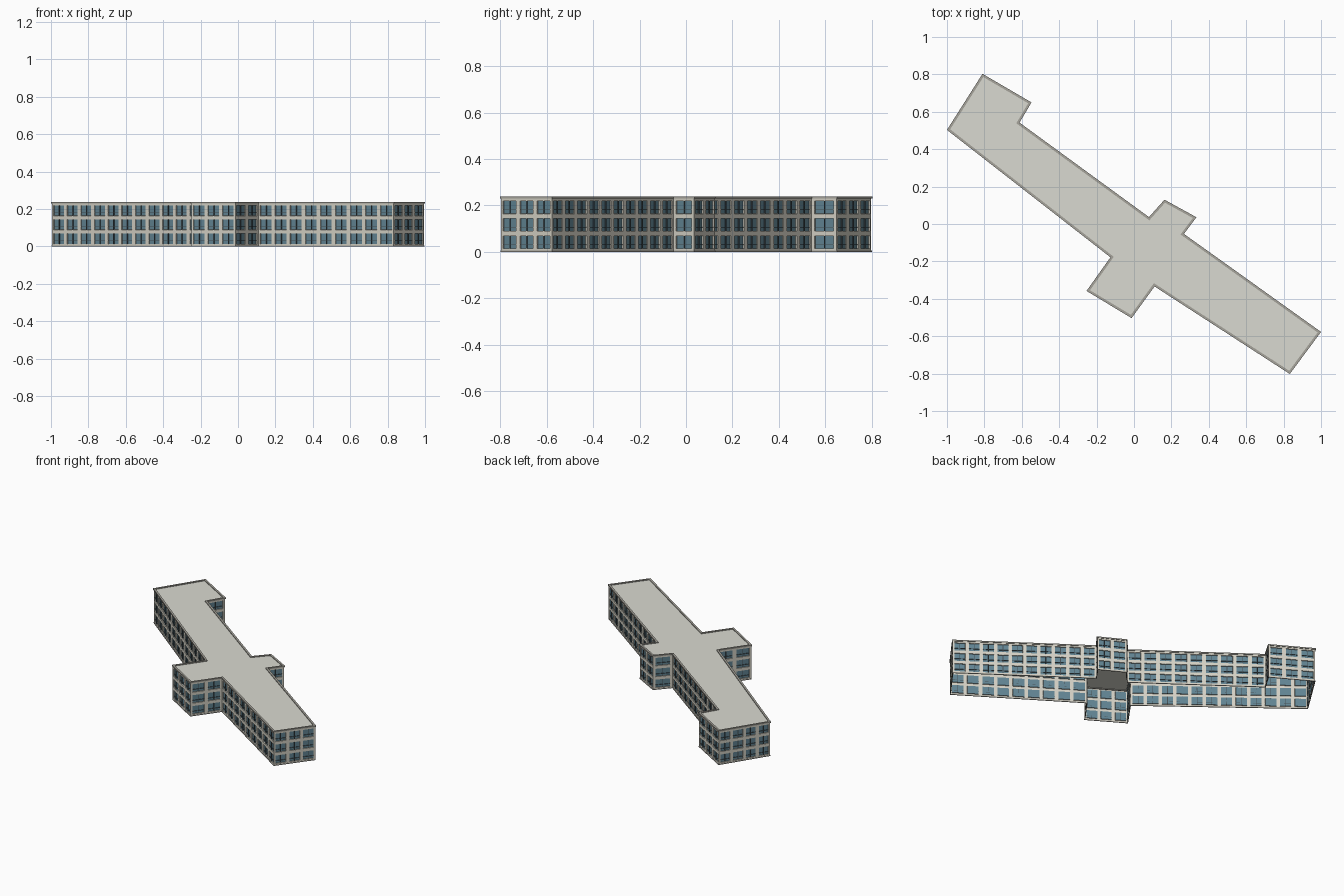
import bpy, bmesh
from mathutils import Vector

if "Cube" in bpy.data.objects:
    bpy.data.objects.remove(bpy.data.objects["Cube"], do_unlink=True)


def material(name, rgb):
    m = bpy.data.materials.new(name)
    m.use_nodes = True
    m.diffuse_color = (*rgb, 1)
    m.node_tree.nodes["Principled BSDF"].inputs["Base Color"].default_value = (*rgb, 1)
    return m


WALL = material("pale plaster", (0.66, 0.64, 0.56))
GLASS = material("blue grey glass", (0.12, 0.23, 0.29))
ROOF = material("roof grey", (0.70, 0.70, 0.64))
TRIM = material("stone trim", (0.38, 0.37, 0.33))
FRAME = material("dark window frame", (0.06, 0.08, 0.09))

# Outline of the coping, anticlockwise seen from above
OUTLINE = [Vector(p) for p in (
    (-1.0, 0.503), (-0.126, -0.178), (-0.254, -0.358), (-0.013, -0.503),
    (0.11, -0.334), (0.833, -0.802), (1.0, -0.577), (0.267, -0.053),
    (0.334, 0.036), (0.163, 0.13), (0.08, 0.037), (-0.612, 0.542),
    (-0.548, 0.65), (-0.81, 0.803))]

BAY = 0.092          # typical window bay width
FLOOR = 0.075        # storey height
WALL_TOP = 0.229
TOP = 0.238
RECESS = 0.006


def inset(points, d):
    """Move every edge of the outline inward by d, with mitred corners."""
    out = []
    for i, p in enumerate(points):
        a = (p - points[i - 1]).normalized()
        b = (points[(i + 1) % len(points)] - p).normalized()
        na, nb = Vector((-a.y, a.x)), Vector((-b.y, b.x))
        out.append(p + (na + nb) * (d / (1 + na.dot(nb))))
    return out


def finish(name, bm, mats):
    me = bpy.data.meshes.new(name)
    bm.to_mesh(me)
    bm.free()
    for m in mats:
        me.materials.append(m)
    ob = bpy.data.objects.new(name, me)
    bpy.context.collection.objects.link(ob)


def ring(name, outer, inner, z0, z1, mat):
    """Closed band following the outline."""
    bm = bmesh.new()
    rows = [[bm.verts.new((p.x, p.y, z)) for p in pts]
            for pts, z in ((outer, z0), (outer, z1), (inner, z1), (inner, z0))]
    n = len(outer)
    for k in range(4):
        a, b = rows[k], rows[(k + 1) % 4]
        for i in range(n):
            j = (i + 1) % n
            bm.faces.new((a[i], a[j], b[j], b[i]))
    bmesh.ops.recalc_face_normals(bm, faces=bm.faces[:])
    finish(name, bm, [mat])


def box(bm, origin, along, out, u, d, z):
    """Box spanning ranges along the wall, outward from it and in height."""
    v = [bm.verts.new((*(origin + along * a + out * b), c))
         for a in u for b in d for c in z]
    for f in ((0, 1, 3, 2), (4, 6, 7, 5), (0, 4, 5, 1),
              (2, 3, 7, 6), (0, 2, 6, 4), (1, 5, 7, 3)):
        bm.faces.new([v[i] for i in f])


def facade(walls, frames, p, q):
    """One wall of recessed windows with a mullion and a transom in each."""
    length = (q - p).length
    along = (q - p).normalized()
    out = Vector((along.y, -along.x))
    bays = max(1, round(length / BAY))
    step = length / bays
    us = [0.0]
    for i in range(bays):
        us += [step * (i + 0.12), step * (i + 0.88)]
    us.append(length)
    zs = [0.0]
    for k in range(3):
        zs += [0.014 + FLOOR * k, 0.069 + FLOOR * k]
    zs.append(WALL_TOP)
    grid = [[walls.verts.new((*(p + along * u), z)) for u in us] for z in zs]
    depth = (-RECESS, -0.001)
    for r in range(len(zs) - 1):
        for c in range(len(us) - 1):
            f = walls.faces.new((grid[r][c], grid[r][c + 1],
                                 grid[r + 1][c + 1], grid[r + 1][c]))
            if r % 2 and c % 2:
                f.material_index = 1
                mid = (us[c] + us[c + 1]) / 2
                box(frames, p, along, out, (mid - 0.002, mid + 0.002),
                    depth, (zs[r], zs[r + 1]))
                sill = zs[r] + 0.016
                box(frames, p, along, out, (us[c], us[c + 1]),
                    depth, (sill, sill + 0.002))


# Walls, glass and window frames
wall_line = inset(OUTLINE, 0.004)
walls, frames = bmesh.new(), bmesh.new()
for i, p in enumerate(wall_line):
    facade(walls, frames, p, wall_line[(i + 1) % len(wall_line)])
bmesh.ops.remove_doubles(walls, verts=walls.verts[:], dist=0.0001)

# Push the panes inward, leaving plaster reveals around them
walls.normal_update()
panes = [f for f in walls.faces if f.material_index == 1]
reveals = bmesh.ops.inset_individual(walls, faces=panes, thickness=0.0005,
                                     depth=-RECESS)["faces"]
for f in reveals:
    f.material_index = 0
for f in panes:
    f.material_index = 1
bmesh.ops.recalc_face_normals(frames, faces=frames.faces[:])
finish("window_walls", walls, [WALL, GLASS])
finish("window_mullions", frames, [FRAME])

# Flat roof inside a low coping
bm = bmesh.new()
bm.faces.new([bm.verts.new((p.x, p.y, WALL_TOP + 0.004)) for p in wall_line])
finish("flat_roof", bm, [ROOF])
ring("roof_coping", OUTLINE, inset(OUTLINE, 0.013), WALL_TOP, TOP, TRIM)

# Thin plinth at the foot of the walls
ring("base_plinth", inset(OUTLINE, 0.002), inset(OUTLINE, 0.007), 0.0, 0.005, TRIM)
